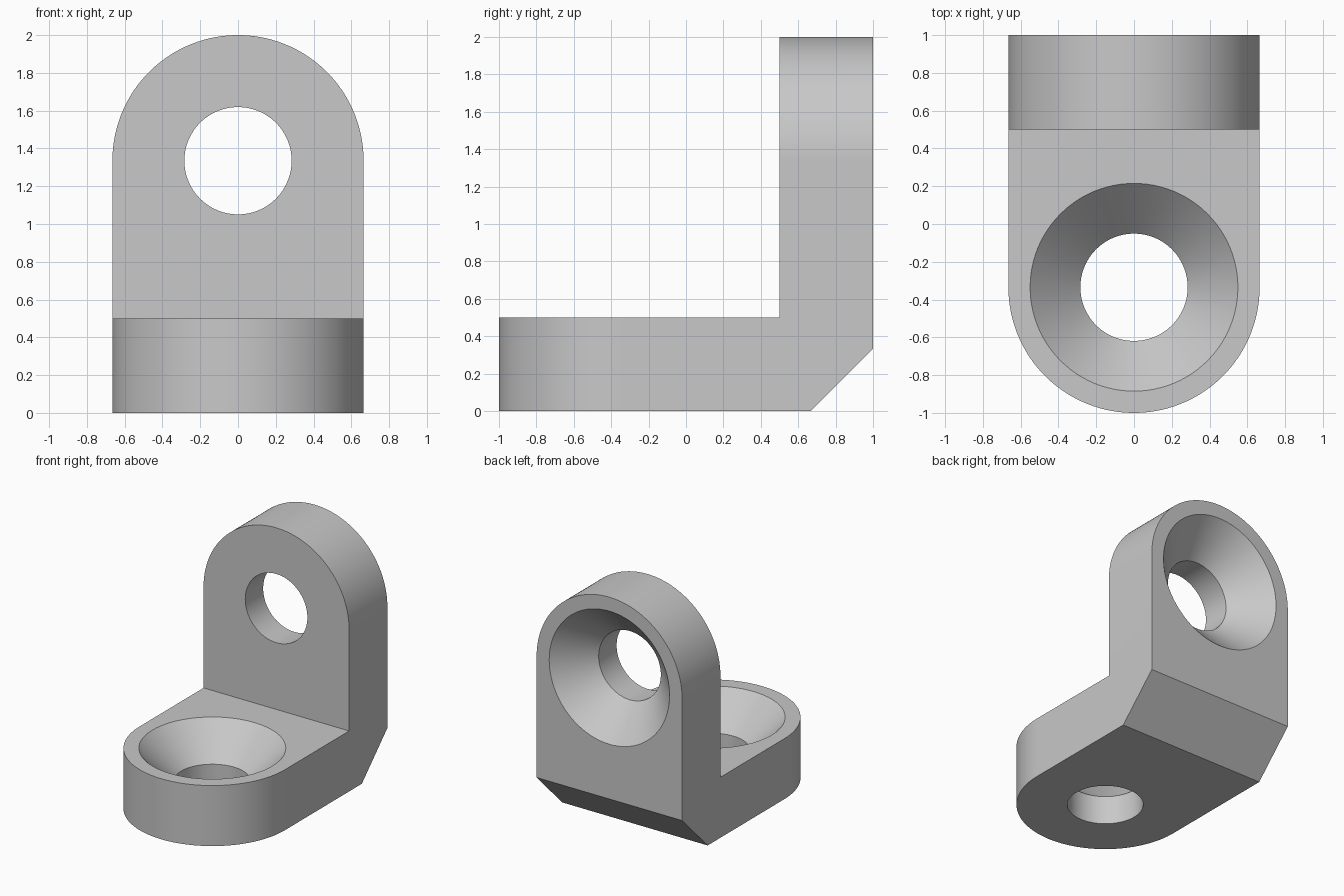
import bpy, bmesh
from math import pi, sin, cos, radians
from mathutils import Matrix, Vector

cube = bpy.data.objects.get("Cube")
if cube:
    bpy.data.objects.remove(cube, do_unlink=True)

HALF = 0.665          # half width, also radius of the rounded ends
THICK = 0.5           # plate thickness
HOLE, RIM = 0.284, 0.55
CENTRE = 1 - HALF     # distance of hole axis from the origin plane
SEGMENTS = 96

grey = bpy.data.materials.new("light_grey")
grey.use_nodes = True
colour = (0.58, 0.58, 0.58, 1)
grey.diffuse_color = colour
grey.node_tree.nodes["Principled BSDF"].inputs["Base Color"].default_value = colour


def finish(bm, name):
    bmesh.ops.recalc_face_normals(bm, faces=bm.faces)
    mesh = bpy.data.meshes.new(name)
    bm.to_mesh(mesh)
    bm.free()
    mesh.materials.append(grey)
    obj = bpy.data.objects.new(name, mesh)
    bpy.context.collection.objects.link(obj)
    return obj


def prism(name, points, direction):
    """Extrude a flat outline along a direction."""
    bm = bmesh.new()
    face = bm.faces.new([bm.verts.new(p) for p in points])
    ext = bmesh.ops.extrude_face_region(bm, geom=[face])
    verts = [v for v in ext["geom"] if isinstance(v, bmesh.types.BMVert)]
    bmesh.ops.translate(bm, verts=verts, vec=direction)
    return finish(bm, name)


def lathe(name, profile, matrix):
    """Turn a radius/height profile around z, then place it."""
    bm = bmesh.new()
    verts = [bm.verts.new((r, 0, z)) for r, z in profile]
    edges = [bm.edges.new(pair) for pair in zip(verts, verts[1:])]
    bmesh.ops.spin(bm, geom=verts + edges, axis=(0, 0, 1), cent=(0, 0, 0),
                   angle=2 * pi, steps=SEGMENTS, use_duplicate=False)
    bmesh.ops.remove_doubles(bm, verts=bm.verts, dist=1e-5)
    bmesh.ops.transform(bm, matrix=matrix, verts=bm.verts)
    return finish(bm, name)


def cut(target, tool, operation):
    mod = target.modifiers.new(tool.name, "BOOLEAN")
    mod.object, mod.operation, mod.solver = tool, operation, "EXACT"
    bpy.context.view_layer.objects.active = target
    bpy.ops.object.modifier_apply(modifier=mod.name)
    bpy.data.objects.remove(tool, do_unlink=True)


# L-shaped body with a chamfered outer corner
side = [(-1, 0), (1 - 0.333, 0), (1, 0.333), (1, 2), (1 - THICK, 2),
        (1 - THICK, THICK), (-1, THICK)]
bracket = prism("angle_bracket", [(-1, y, z) for y, z in side], (2, 0, 0))

# Rounded-end outline: half circle towards +v, straight sides down to v = -2
arc = [pi * i / SEGMENTS for i in range(SEGMENTS + 1)]
outline = [(HALF * cos(a), CENTRE + HALF * sin(a)) for a in arc]
outline += [(-HALF, -2), (HALF, -2)]
cut(bracket, prism("base_outline", [(u, -v, -1) for u, v in outline], (0, 0, 4)),
    "INTERSECT")
cut(bracket, prism("upright_outline", [(u, -2, 1 + v) for u, v in outline], (0, 4, 0)),
    "INTERSECT")

# Countersunk holes: base opens upwards, upright opens to the back
step = THICK - (RIM - HOLE)
profile = [(0, -0.1), (HOLE, -0.1), (HOLE, step), (RIM + 0.1, THICK + 0.1), (0, THICK + 0.1)]
base_place = Matrix.Translation((0, -CENTRE, 0))
upright_place = Matrix.Translation((0, 1 - THICK, 1 + CENTRE)) @ Matrix.Rotation(-pi / 2, 4, "X")
for name, place in (("base_hole", base_place), ("upright_hole", upright_place)):
    cut(bracket, lathe(name, profile, place), "DIFFERENCE")

# Smooth round walls, sharp edges
bpy.ops.object.select_all(action="DESELECT")
bracket.select_set(True)
bpy.context.view_layer.objects.active = bracket
bpy.ops.object.shade_smooth_by_angle(angle=radians(25))
